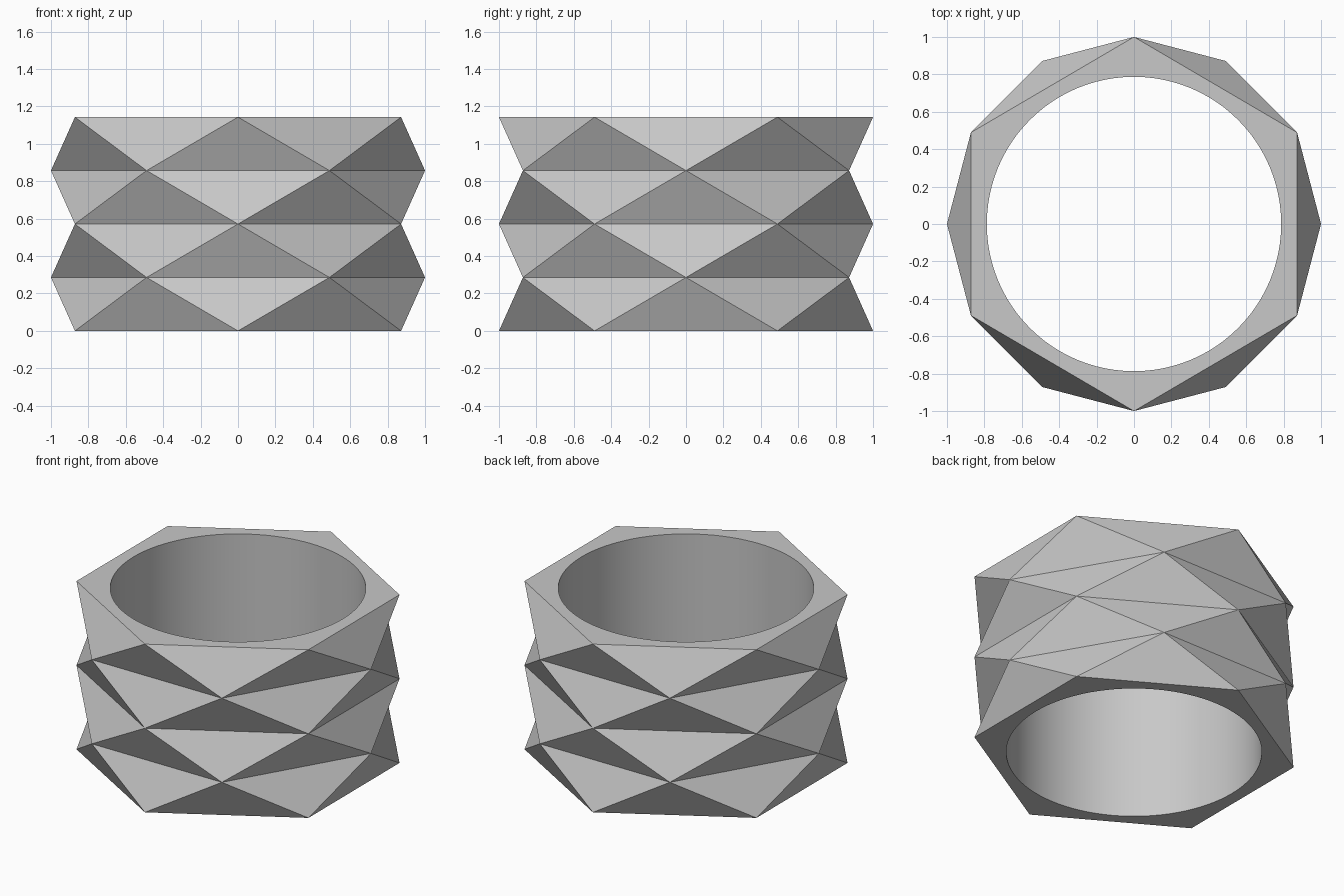
import bpy
import bmesh
from math import cos, sin, radians

cube = bpy.data.objects.get("Cube")
if cube:
    bpy.data.objects.remove(cube, do_unlink=True)

SIDES, BANDS, HEIGHT = 6, 4, 1.143
LONG, SHORT = 0.872, 0.489
INNER, BORE_STEPS = 0.787, 96

grey = bpy.data.materials.new("plain_grey")
grey.use_nodes = True
grey.diffuse_color = (0.58, 0.58, 0.58, 1)
grey.node_tree.nodes["Principled BSDF"].inputs["Base Color"].default_value = grey.diffuse_color

bm = bmesh.new()

# Faceted outside: stacked hexagons, every other one given a quarter turn
hexagon = [(LONG, SHORT), (0, 1), (-LONG, SHORT),
           (-LONG, -SHORT), (0, -1), (LONG, -SHORT)]
turned = [(y, -x) for x, y in hexagon]
rings = []
for k in range(BANDS + 1):
    corners = turned if k % 2 else hexagon
    rings.append([bm.verts.new((x, y, HEIGHT * k / BANDS)) for x, y in corners])

# Each band alternates triangles standing on a side and on a corner
for k in range(BANDS):
    low, high = rings[k], rings[k + 1]
    shift = -1 if k % 2 else 2
    for i in range(SIDES):
        apex = high[(i + shift) % SIDES]
        bm.faces.new((low[i], low[(i + 1) % SIDES], apex))
        bm.faces.new((low[i], apex, high[(i + shift - 1) % SIDES]))

# Smooth round bore
angles = [radians(30 + 360 * n / BORE_STEPS) for n in range(BORE_STEPS)]
bore = [[bm.verts.new((INNER * cos(a), INNER * sin(a), z)) for a in angles]
        for z in (0, HEIGHT)]
for i in range(BORE_STEPS):
    j = (i + 1) % BORE_STEPS
    wall = bm.faces.new((bore[0][j], bore[0][i], bore[1][i], bore[1][j]))
    wall.smooth = True

# Flat rims: each hexagon side joins its own arc of the bore
arc = BORE_STEPS // SIDES
for outer, inner in ((rings[0], bore[0]), (rings[-1], bore[1])):
    for i in range(SIDES):
        curve = [inner[(i * arc + n) % BORE_STEPS] for n in range(arc + 1)]
        bm.faces.new([outer[i], outer[(i + 1) % SIDES]] + curve[::-1])

bmesh.ops.recalc_face_normals(bm, faces=bm.faces)

# Keep the bore edges crisp
for edge in bm.edges:
    if edge.calc_face_angle(0) > radians(20):
        edge.smooth = False

mesh = bpy.data.meshes.new("faceted_ring")
bm.to_mesh(mesh)
bm.free()
mesh.materials.append(grey)
bpy.context.collection.objects.link(bpy.data.objects.new("faceted_ring", mesh))
